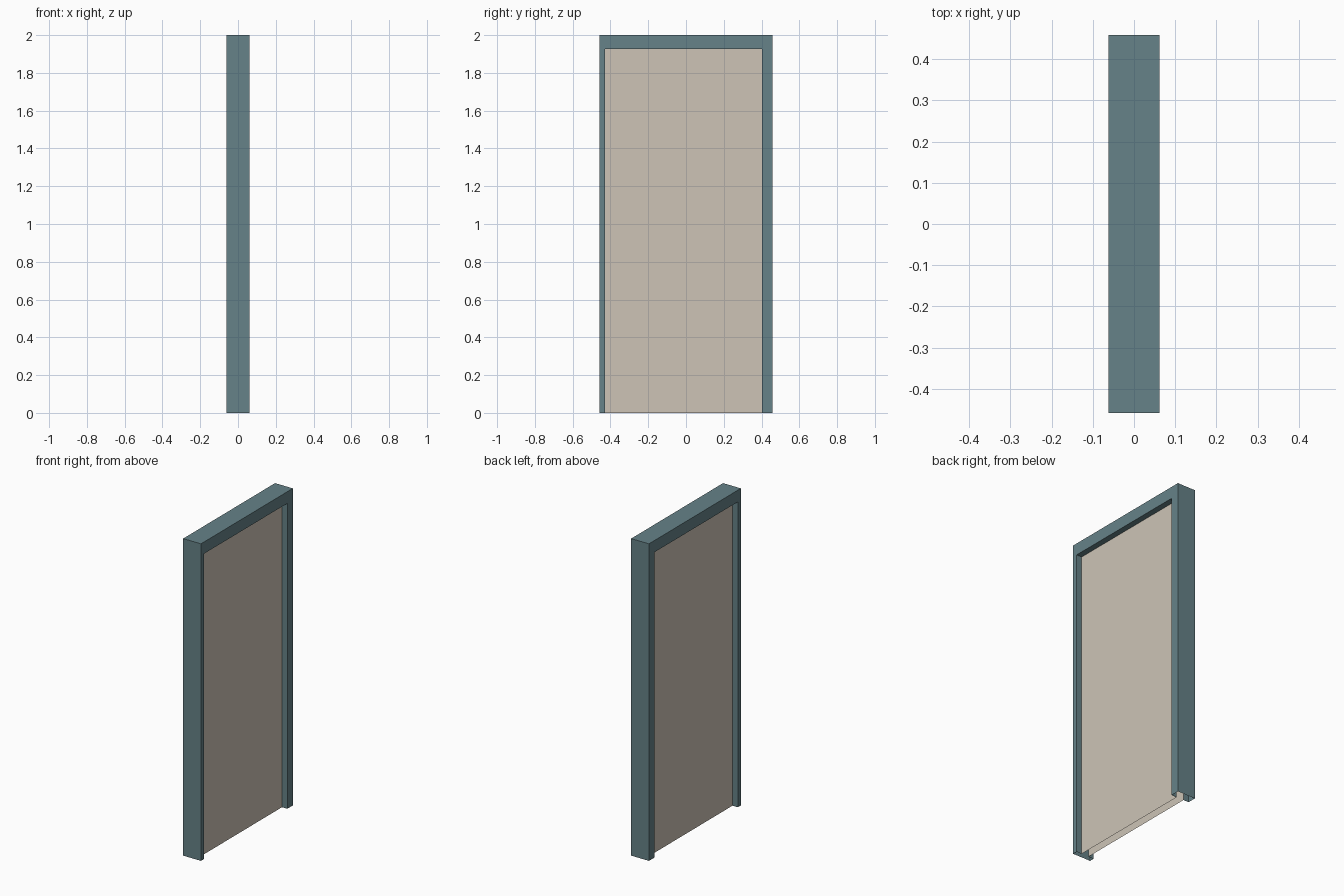
import bpy

if "Cube" in bpy.data.objects:
    bpy.data.objects.remove(bpy.data.objects["Cube"])

HALF_DEPTH, PANEL_X = 0.062, 0.025        # frame half depth, door face offset
HALF_W, HEIGHT = 0.458, 2.0               # outer frame
Y_LEFT, Y_RIGHT, Z_TOP = -0.428, 0.403, 1.926   # door opening


def material(name, rgb):
    m = bpy.data.materials.new(name)
    m.diffuse_color = (*rgb, 1.0)
    m.use_nodes = True
    m.node_tree.nodes["Principled BSDF"].inputs["Base Color"].default_value = m.diffuse_color
    return m


def add_object(name, verts, faces, mat):
    mesh = bpy.data.meshes.new(name)
    mesh.from_pydata(verts, [], faces)
    mesh.materials.append(mat)
    mesh.update()
    obj = bpy.data.objects.new(name, mesh)
    bpy.context.collection.objects.link(obj)
    return obj


def u_path(y0, y1, top, x):
    """Upside-down U: up one side, across the top, down the other."""
    return [(x, y0, 0), (x, y0, top), (x, y1, top), (x, y1, 0)]


teal = material("slate_teal", (0.133, 0.223, 0.246))
beige = material("warm_beige", (0.610, 0.552, 0.468))

# Door frame: hollow shell open at the floor, from back rebate round to front rebate
inner = (Y_LEFT, Y_RIGHT, Z_TOP)
outer = (-HALF_W, HALF_W, HEIGHT)
rings = [(inner, -PANEL_X), (inner, -HALF_DEPTH), (outer, -HALF_DEPTH),
         (outer, HALF_DEPTH), (inner, HALF_DEPTH), (inner, PANEL_X)]
verts = [p for shape, x in rings for p in u_path(*shape, x)]
faces = []
for r in range(len(rings) - 1):
    for i in range(3):
        a, b = r * 4 + i, (r + 1) * 4 + i
        faces.append((a, b, b + 1, a + 1))
add_object("door_frame", verts, faces, teal)

# Door faces: one sheet on each side of the hollow door
for name, x, order in (("door_face_right", PANEL_X, (3, 2, 1, 0)),
                       ("door_face_left", -PANEL_X, (0, 1, 2, 3))):
    add_object(name, u_path(*inner, x), [order], beige)
